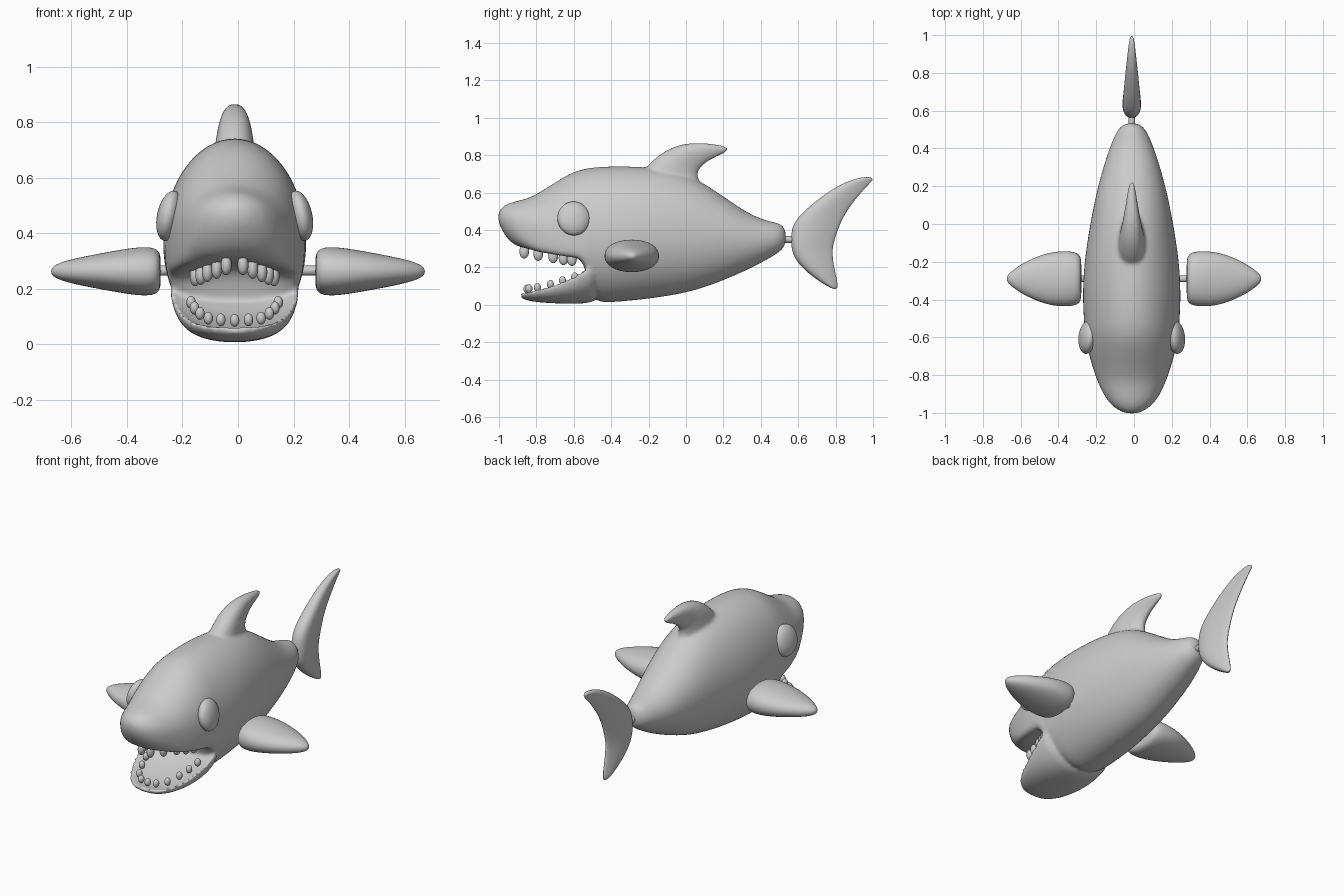
import bpy, bmesh
from math import sin, cos, pi, radians
from mathutils import Vector

if "Cube" in bpy.data.objects:
    bpy.data.objects.remove(bpy.data.objects["Cube"])

CX = -0.012   # body centre line sits slightly off the fins' centre
N = 24


def spow(v, e):
    return abs(v) ** e * (1 if v >= 0 else -1)


def loft(bm, rings):
    """Skin a list of point rings and cap both ends."""
    loops = [[bm.verts.new(p) for p in r] for r in rings]
    for a, b in zip(loops, loops[1:]):
        for i in range(len(a)):
            j = (i + 1) % len(a)
            bm.faces.new((a[i], a[j], b[j], b[i]))
    bm.faces.new(loops[0][::-1])
    bm.faces.new(loops[-1])


def section(y, w, top, bot, c, e=1.0, arch=0.0):
    """Body cross-section: round top half, boxier (optionally arched) lower half."""
    pts = []
    for i in range(N):
        a = 2 * pi * i / N
        s, k = sin(a), cos(a)
        if s >= 0:
            pts.append((CX + w * k, y, c + (top - c) * s))
        else:
            x = spow(k, e)
            z = c - (c - bot) * abs(s) ** e + arch * (1 - x * x)
            pts.append((CX + w * x, y, z))
    return pts


def fin_rings(rows, axis, skew):
    """Rows of (leading point, trailing point, half thickness)."""
    rings = []
    for lead, trail, t in rows:
        l, r = Vector(lead), Vector(trail)
        mid, half = (l + r) / 2, (l - r) / 2
        ring = []
        for i in range(16):
            a = 2 * pi * i / 16
            th = t * spow(sin(a), 0.85) * (1 + skew * cos(a)) / (1 + skew * 0.4)
            ring.append(mid + half * cos(a) + Vector(axis) * th)
        rings.append(ring)
    return rings


def finish(name, bm):
    bmesh.ops.recalc_face_normals(bm, faces=bm.faces)
    for f in bm.faces:
        f.smooth = True
    me = bpy.data.meshes.new(name)
    bm.to_mesh(me)
    bm.free()
    ob = bpy.data.objects.new(name, me)
    bpy.context.collection.objects.link(ob)
    return ob


def subsurf(ob, level=2):
    m = ob.modifiers.new("Subsurf", 'SUBSURF')
    m.levels = m.render_levels = level


def ellipsoid(name, loc, scale, rot=(0, 0, 0), seg=16):
    bpy.ops.mesh.primitive_uv_sphere_add(segments=seg, ring_count=seg // 2 + 2, radius=1,
                                         location=loc, rotation=rot)
    ob = bpy.context.object
    ob.name, ob.scale = name, scale
    bpy.ops.object.shade_smooth()


def peg(name, loc, rot, length):
    bpy.ops.mesh.primitive_cylinder_add(vertices=20, radius=0.018, depth=length,
                                        location=loc, rotation=rot)
    bpy.context.object.name = name
    bpy.ops.object.shade_smooth_by_angle()


# body with upper head: y, half width, top, bottom, centre z, lower shape, palate arch
BODY = [
    (-1.004, .03, .495, .445, .47), (-.985, .075, .522, .40, .46),
    (-.95, .118, .545, .345, .45, .9), (-.90, .152, .557, .30, .43, .7, .01),
    (-.85, .174, .57, .275, .42, .55, .03), (-.80, .195, .592, .25, .40, .45, .05),
    (-.70, .226, .657, .23, .385, .4, .07), (-.62, .243, .707, .215, .375, .4, .075),
    (-.56, .251, .727, .21, .37, .4, .07), (-.53, .254, .733, .12, .365, .6, .04),
    (-.50, .256, .738, .008, .36), (-.40, .262, .746, .010, .36),
    (-.25, .258, .743, .023, .37), (-.10, .239, .73, .043, .37),
    (.05, .213, .685, .073, .37), (.20, .181, .582, .128, .36),
    (.35, .137, .478, .195, .345), (.45, .10, .446, .25, .35),
    (.505, .072, .437, .285, .355), (.535, .035, .405, .32, .36)]
# lower jaw: the "top" dips below the rim height
JAW = [
    (-.885, .06, .062, .042, .062, .8), (-.868, .102, .058, .028, .072, .8),
    (-.82, .147, .05, .017, .082, .8), (-.75, .182, .06, .010, .102, .8),
    (-.67, .208, .085, .006, .127, .85), (-.60, .224, .11, .004, .157, .9),
    (-.54, .236, .15, .006, .20, .95), (-.45, .238, .20, .02, .25)]
# dorsal fin in the side plane: leading y, z, trailing y, z, half thickness
DORSAL = [
    (-.26, .60, .10, .50, .085), (-.24, .71, .115, .60, .085), (-.19, .768, .07, .66, .075),
    (-.11, .83, .06, .71, .065), (-.02, .864, .09, .745, .05), (.08, .869, .13, .775, .036),
    (.17, .858, .185, .80, .024), (.225, .845, .23, .822, .012)]

bm = bmesh.new()
loft(bm, [section(*r) for r in BODY])
loft(bm, [section(*r) for r in JAW])
loft(bm, fin_rings([((CX, a, b), (CX, c, d), t) for a, b, c, d, t in DORSAL], (1, 0, 0), 0.3))
body = finish("body", bm)
subsurf(body)
m = body.modifiers.new("Blend", 'REMESH')
m.mode, m.voxel_size, m.use_smooth_shade = 'VOXEL', 0.01, True
m = body.modifiers.new("Smooth", 'SMOOTH')
m.factor, m.iterations = 0.5, 6

# tail fin, bottom tip to top tip
TAIL = [
    (.79, .083, .81, .086, .010), (.755, .10, .813, .115, .026), (.68, .145, .79, .21, .04),
    (.60, .215, .785, .275, .05), (.562, .28, .787, .31, .053), (.557, .36, .80, .36, .055),
    (.567, .43, .825, .43, .053), (.615, .49, .86, .50, .047), (.70, .562, .905, .56, .04),
    (.80, .633, .95, .615, .03), (.90, .677, .983, .65, .021), (.985, .688, 1.003, .67, .012)]
bm = bmesh.new()
loft(bm, fin_rings([((CX, a, b), (CX, c, d), t) for a, b, c, d, t in TAIL], (1, 0, 0), 0.5))
subsurf(finish("tail_fin", bm))
peg("tail_peg", (CX, .54, .35), (pi / 2, 0, 0), .1)

# pectoral fins: x, half chord (y), half thickness (z)
PEC = [(.278, .09, .05), (.284, .125, .073), (.305, .144, .089), (.36, .151, .089),
       (.43, .146, .078), (.50, .126, .065), (.57, .094, .051), (.62, .063, .039),
       (.655, .035, .026), (.674, .014, .011)]
for side, s in (("right", 1), ("left", -1)):
    bm = bmesh.new()
    loft(bm, fin_rings([((s * x, -.29 - h, .262), (s * x, -.29 + h, .262), t)
                        for x, h, t in PEC], (0, 0, 1), 0.0))
    subsurf(finish("pectoral_fin_" + side, bm))
    peg("fin_peg_" + side, (s * .26, -.29, .265), (0, pi / 2, 0), .1)
    # eyes
    ellipsoid("eye_" + side, (CX + s * .235, -.60, .462), (.044, .088, .092),
              (0, radians(-12 * s), radians(6 * s)), 32)

# teeth
UPPER = [(.03, -.865, .285), (.065, -.79, .272), (.098, -.71, .26), (.122, -.655, .25),
         (.142, -.61, .245)]
LOWER = [(.05, -.84, .087), (.095, -.795, .093), (.125, -.725, .11), (.145, -.66, .13),
         (.157, -.595, .15)]
for s in (1, -1):
    for x, y, z in UPPER:
        ellipsoid("upper_tooth", (CX + s * x, y, z), (.02, .026, .037))
    for x, y, z in LOWER:
        ellipsoid("lower_tooth", (CX + s * x, y, z), (.017, .019, .023))
ellipsoid("lower_tooth", (CX, -.85, .085), (.017, .019, .023))
